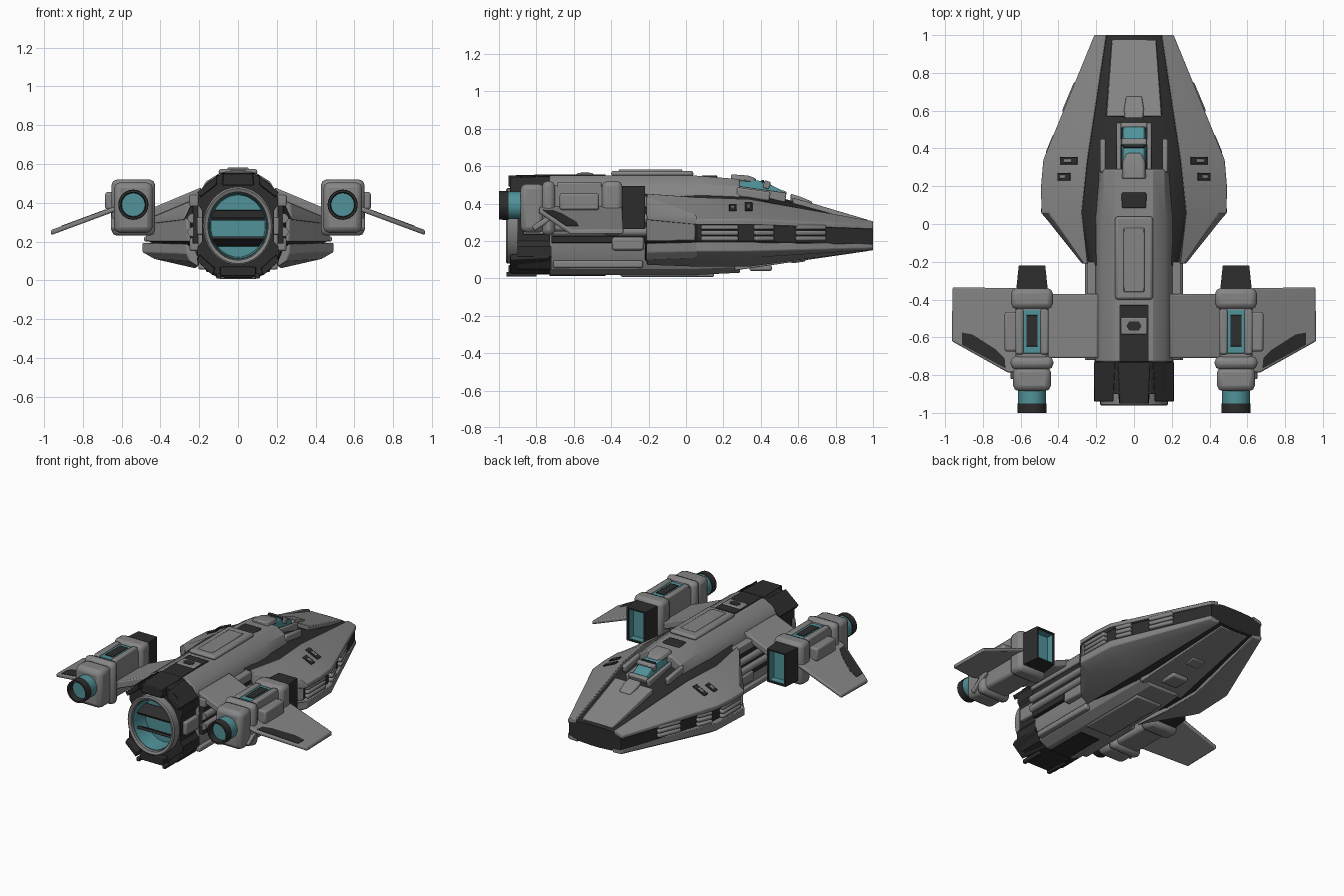
import bpy, bmesh, math
from mathutils import Matrix

if "Cube" in bpy.data.objects:
    bpy.data.objects.remove(bpy.data.objects["Cube"])


def material(name, rgb):
    m = bpy.data.materials.new(name)
    m.diffuse_color = (*rgb, 1)
    m.use_nodes = True
    m.node_tree.nodes["Principled BSDF"].inputs["Base Color"].default_value = m.diffuse_color
    return m


GREY = material("hull grey", (0.235, 0.235, 0.235))
DARK = material("dark panel", (0.026, 0.026, 0.026))
TEAL = material("teal glass", (0.08, 0.29, 0.32))


def finish(name, bm, mats, mirror=False, bevel=0.0, segs=2):
    bmesh.ops.recalc_face_normals(bm, faces=bm.faces)
    me = bpy.data.meshes.new(name)
    bm.to_mesh(me)
    bm.free()
    for m in mats:
        me.materials.append(m)
    ob = bpy.data.objects.new(name, me)
    bpy.context.collection.objects.link(ob)
    if bevel:
        b = ob.modifiers.new("bevel", 'BEVEL')
        b.width, b.segments, b.limit_method = bevel, segs, 'ANGLE'
        b.angle_limit = math.radians(35)
    if mirror:
        ob.modifiers.new("mirror", 'MIRROR')
    return ob


def sym(half):
    """Closed cross-section from its right half."""
    return half + [(-x, z) for x, z in reversed(half)]


def loft(name, sections, mat, mirror=False, bevel=0.0, end_mat=None):
    """Skin between closed (x, z) loops placed at given y; end cap may differ."""
    bm = bmesh.new()
    rings = [[bm.verts.new((x, y, z)) for x, z in pts] for y, pts in sections]
    n = len(rings[0])
    for a, b in zip(rings, rings[1:]):
        for i in range(n):
            bm.faces.new((a[i], a[(i + 1) % n], b[(i + 1) % n], b[i]))
    bm.faces.new(rings[0])
    bm.faces.new(rings[-1]).material_index = 1 if end_mat else 0
    return finish(name, bm, [mat] + ([end_mat] if end_mat else []), mirror, bevel)


def box(name, c, s, mat, mirror=False, bevel=0.008, rot=(0, 0, 0)):
    bm = bmesh.new()
    r = Matrix.Rotation(rot[2], 4, 'Z') @ Matrix.Rotation(rot[1], 4, 'Y') @ Matrix.Rotation(rot[0], 4, 'X')
    bmesh.ops.create_cube(bm, size=1, matrix=Matrix.Translation(c) @ r @ Matrix.Diagonal((*s, 1)))
    return finish(name, bm, [mat], mirror, bevel)


def plate(name, outline, zf, t, mat, bevel=0.0):
    """Sloped mirrored plate: outline in x/y, height from x."""
    bm = bmesh.new()
    up = [bm.verts.new((x, y, zf(x) + t / 2)) for x, y in outline]
    lo = [bm.verts.new((x, y, zf(x) - t / 2)) for x, y in outline]
    bm.faces.new(up)
    bm.faces.new(lo)
    for i in range(len(up)):
        j = (i + 1) % len(up)
        bm.faces.new((up[i], up[j], lo[j], lo[i]))
    return finish(name, bm, [mat], True, bevel)


def circle(cx, cz, rx, rz, n=40):
    return [(cx + rx * math.sin(2 * math.pi * i / n), cz + rz * math.cos(2 * math.pi * i / n)) for i in range(n)]


def rect(cx, cz, w, h):
    return [(cx - w, cz - h), (cx + w, cz - h), (cx + w, cz + h), (cx - w, cz + h)]


# Dark inner hull, seen in the gaps between the armour shells
loft("inner_hull", [
    (1.0, sym([(.03, .298), (.11, .296), (.15, .285), (.2, .27), (.2, .18), (.12, .16), (.03, .155)])),
    (.34, sym([(.03, .475), (.19, .43), (.24, .40), (.45, .29), (.45, .2), (.2, .075), (.03, .06)])),
    (.06, sym([(.03, .5), (.2, .445), (.27, .40), (.46, .29), (.46, .2), (.2, .075), (.03, .06)])),
    (-.22, sym([(.03, .5), (.2, .45), (.22, .42), (.24, .32), (.24, .2), (.2, .1), (.03, .06)]))], DARK)

# Armour shells
loft("upper_shell", [
    (1.0, [(.145, .307), (.195, .296), (.21, .285), (.21, .262), (.145, .275)]),
    (.34, [(.245, .425), (.44, .335), (.48, .315), (.48, .285), (.245, .38)]),
    (.20, [(.26, .43), (.455, .335), (.492, .315), (.492, .285), (.26, .38)]),
    (.06, [(.275, .435), (.45, .335), (.49, .315), (.49, .285), (.275, .38)]),
    (-.21, [(.245, .455), (.265, .43), (.275, .34), (.275, .31), (.235, .40)])], GREY, True, .005)
loft("lower_shell", [
    (1.0, [(.135, .150), (.195, .152), (.21, .162), (.21, .185), (.135, .18)]),
    (.34, [(.22, .062), (.42, .11), (.48, .145), (.48, .195), (.22, .12)]),
    (.06, [(.22, .062), (.43, .11), (.492, .145), (.492, .195), (.22, .12)]),
    (-.21, [(.205, .07), (.25, .10), (.265, .14), (.265, .19), (.205, .15)])], GREY, True, .005)
loft("rear_side_wall", [(.05, [(.40, .2), (.475, .2), (.475, .3), (.40, .3)]),
                        (-.21, [(.2, .2), (.265, .2), (.265, .32), (.2, .32)])], GREY, True, .006)
loft("nose_top_plate", [(.975, sym([(.115, .312), (.118, .29)])),
                        (.57, sym([(.145, .432), (.15, .40)]))], GREY, bevel=.004)
loft("nose_bottom_plate", [(.98, sym([(.105, .17), (.105, .147)])),
                           (.26, sym([(.165, .1), (.165, .042)]))], GREY, bevel=.004)

# Side vents: stacked bars along the flanks
for k, (y, x, ln, a) in enumerate([(.18, .462, .2, 0), (.415, .428, .11, .395), (.665, .329, .17, .395)]):
    for j, z in enumerate((.213, .243, .273)):
        box(f"side_vent_{k}_{j}", (x, y, z), (.046, ln, .026), GREY, True, .009, (0, 0, a))
# Shell slots on top
for k, (x, y, z, w) in enumerate([(.345, .335, .384, .1), (.37, .25, .378, .075)]):
    box(f"shell_slot_{k}", (x, y, z), (w, .04, .009), DARK, True, .003, (0, .43, 0))
    box(f"shell_slot_bar_{k}", (x + .005, y, z), (w * .45, .018, .014), GREY, True, .004, (0, .43, 0))

# Central fuselage
body = [(.1, .55), (.165, .51), (.205, .44), (.208, .14), (.165, .05), (.11, .018)]
front = [(.1, .53), (.16, .49), (.19, .42), (.19, .14), (.15, .06), (.1, .03)]
loft("fuselage", [(.29, sym(front)), (.04, sym(body)), (-.73, sym(body))], GREY, bevel=.008)
box("top_hatch", (0, -.18, .56), (.2, .44, .03), GREY, bevel=.014)
box("top_hatch_panel", (0, -.19, .575), (.11, .34, .014), GREY, bevel=.006)
box("bottom_hatch", (0, -.1, .018), (.2, .5, .02), GREY, bevel=.008)
box("bottom_sensor", (0, .4, .055), (.12, .12, .03), GREY, bevel=.01)
box("bottom_sensor_front", (0, .6, .095), (.1, .08, .02), GREY, rot=(.14, 0, 0))
box("spine_vent", (0, .125, .542), (.13, .085, .018), DARK, bevel=.008)
box("spine_strip", (0, -.58, .549), (.155, .3, .012), DARK, bevel=.003)
box("spine_lock", (0, -.54, .555), (.14, .09, .016), GREY, bevel=.007)
loft("spine_lock_core", [(-.565, sym([(.025, .566), (.025, .55)])), (-.54, sym([(.04, .566), (.04, .55)])),
                         (-.515, sym([(.025, .566), (.025, .55)]))], DARK)
box("keel_strip", (0, -.58, .018), (.15, .3, .01), DARK, bevel=.003)

# Fuselage side rails and pipes
box("side_rail", (.225, -.46, .41), (.05, .52, .06), GREY, True)
box("side_recess", (.215, -.46, .29), (.04, .52, .2), DARK, True, .004)
box("lower_rail", (.22, -.31, .185), (.06, .17, .07), GREY, True, .012)
box("lower_skid", (.18, -.47, .075), (.05, .48, .04), GREY, True, .01)
for k, z in enumerate((.25, .32)):
    loft(f"side_pipe_{k}", [(-.72, circle(.235, z, .025, .025, 14)), (-.2, circle(.235, z, .025, .025, 14))], GREY, True)

# Cockpit: glass tub with grey roof and frames
loft("canopy", [(.25, sym([(.052, .54), (.062, .48), (.068, .42)])),
                (.42, sym([(.052, .518), (.062, .48), (.068, .42)])),
                (.515, sym([(.05, .468), (.06, .445), (.065, .40)]))], TEAL, bevel=.004)
loft("canopy_roof", [(.24, sym([(.055, .556), (.066, .525)])), (.33, sym([(.052, .55), (.064, .518)])),
                     (.375, sym([(.035, .534), (.045, .505)]))], GREY, bevel=.008)
box("canopy_frame", (0, .432, .5), (.135, .034, .04), GREY, rot=(-.35, 0, 0), bevel=.005)
box("canopy_frame_seal", (0, .409, .514), (.11, .014, .025), DARK, rot=(-.25, 0, 0), bevel=.003)
box("canopy_front_sill", (0, .52, .448), (.14, .03, .04), GREY, rot=(-.35, 0, 0))
box("canopy_sill", (.08, .39, .452), (.024, .29, .05), GREY, True, .006, (-.14, 0, 0))
box("cockpit_rail", (.165, .36, .45), (.03, .18, .05), GREY, True, .01, (-.14, 0, 0))
loft("nose_wedge", [(.56, sym([(.045, .452), (.055, .41)])), (.61, sym([(.05, .437), (.055, .40)])),
                    (.675, sym([(.04, .41), (.045, .38)]))], GREY, bevel=.006)

# Rear housing with a deep bore, recessed flanks and trailing petals
outer = [(.09, .548), (.16, .505), (.205, .44), (.205, .39), (.186, .36), (.186, .2), (.208, .17), (.208, .12), (.165, .05), (.1, .025)]
bore = [(.17 * math.sin(math.radians(a)), .28 + .19 * math.cos(math.radians(a)))
        for a in (15, 38, 60, 75, 86, 97, 112, 128, 147, 167)]
loft("rear_housing", [(-.72, sym(outer)), (-.9, sym(outer)), (-.9, sym(bore)), (-.78, sym(bore))], DARK)
loft("top_petal", [(-.73, sym([(.085, .556), (.09, .5)])), (-.95, sym([(.075, .55), (.08, .49)]))], DARK, bevel=.004)
loft("bottom_petal", [(-.73, sym([(.1, .02), (.1, .07)])), (-.95, sym([(.09, .022), (.09, .07)]))], DARK, bevel=.004)
loft("upper_petal", [(-.73, [(.1, .548), (.21, .455), (.19, .42), (.1, .49)]),
                     (-.94, [(.11, .54), (.21, .455), (.195, .43), (.11, .495)])], DARK, True, .004)
loft("lower_petal", [(-.73, [(.11, .022), (.212, .11), (.2, .15), (.11, .08)]),
                     (-.94, [(.13, .025), (.212, .10), (.198, .13), (.12, .06)])], DARK, True, .004)
box("flank_block", (.19, -.8, .28), (.045, .14, .09), GREY, True, .008)
box("rear_bottom_prong", (.1, -.88, .022), (.025, .16, .025), DARK, True, .005)

# Main engine
loft("engine_ring", [(-.80, circle(0, .28, .18, .202)), (-.955, circle(0, .28, .18, .202)),
                     (-.962, circle(0, .28, .172, .193)), (-.955, circle(0, .28, .155, .176)),
                     (-.81, circle(0, .28, .15, .17))], GREY, end_mat=TEAL)
loft("engine_liner", [(-.805, circle(0, .28, .152, .172)), (-.94, circle(0, .28, .152, .172)),
                      (-.94, circle(0, .28, .148, .168)), (-.82, circle(0, .28, .14, .16))], TEAL)
for k, (z, t) in enumerate([(.335, .45), (.2, -.45)]):
    box(f"engine_vane_{k}", (0, -.87, z), (.275, .09, .018), DARK, bevel=.003, rot=(t, 0, 0))

# Wings
plate("inner_wing", [(.19, -.37), (.46, -.37), (.46, -.71), (.19, -.71)], lambda x: .45 - (x - .2) * .42, .05, GREY, .008)
wing_z = lambda x: .37 - (x - .63) * .37
plate("outer_wing", [(.62, -.34), (.96, -.335), (.965, -.62), (.67, -.785), (.62, -.785)], wing_z, .026, GREY, .008)
plate("wing_flap", [(.68, -.765), (.685, -.71), (.73, -.665), (.855, -.585), (.91, -.575), (.91, -.64)],
      lambda x: wing_z(x) + .012, .007, DARK)

# Engine pods
P, Z = .54, .375
box("pod_front_block", (P, -.395, Z), (.22, .11, .29), GREY, True, .028)
box("pod_body", (P, -.58, Z), (.175, .3, .25), GREY, True, .02)
box("pod_rear_block", (P, -.735, Z), (.225, .07, .29), GREY, True, .028)
box("pod_tail_block", (P, -.82, Z), (.2, .13, .26), GREY, True, .03)
box("pod_window", (P, -.57, Z + .125), (.1, .23, .008), TEAL, True, .002)
box("pod_window_slot", (P, -.565, Z + .13), (.06, .165, .008), DARK, True, .002)
box("pod_window_rim", (P + .066, -.57, Z + .115), (.042, .24, .05), GREY, True, .01)
box("pod_window_rim_inner", (P - .066, -.57, Z + .115), (.042, .24, .05), GREY, True, .01)
box("pod_side_box", (.65, -.57, .41), (.07, .21, .09), GREY, True, .012)
box("pod_strut", (.64, -.75, .31), (.03, .16, .03), GREY, True, .008, (.6, 0, 0))
loft("pod_intake", [(-.36, rect(P, .38, .085, .115)), (-.22, rect(P, .38, .07, .115)),
                    (-.22, rect(P, .38, .06, .105)), (-.28, rect(P, .38, .06, .105))], DARK, True, end_mat=TEAL)
loft("pod_intake_liner", [(-.28, rect(P, .38, .0602, .1052)), (-.23, rect(P, .38, .0602, .1052)),
                          (-.23, rect(P, .38, .057, .102)), (-.275, rect(P, .38, .057, .102))], TEAL, True)
loft("pod_nozzle", [(-.87, circle(P, .39, .074, .074, 28)), (-.955, circle(P, .39, .074, .074, 28))], TEAL, True)
loft("pod_nozzle_ring", [(-.95, circle(P, .39, .078, .078, 28)), (-1.0, circle(P, .39, .076, .076, 28)),
                         (-1.0, circle(P, .39, .064, .064, 28)), (-.96, circle(P, .39, .06, .06, 28))],
     DARK, True, end_mat=TEAL)

# Smooth shading with sharp edges kept
for ob in bpy.data.objects:
    ob.select_set(True)
    bpy.context.view_layer.objects.active = ob
bpy.ops.object.shade_smooth_by_angle(angle=math.radians(30))
